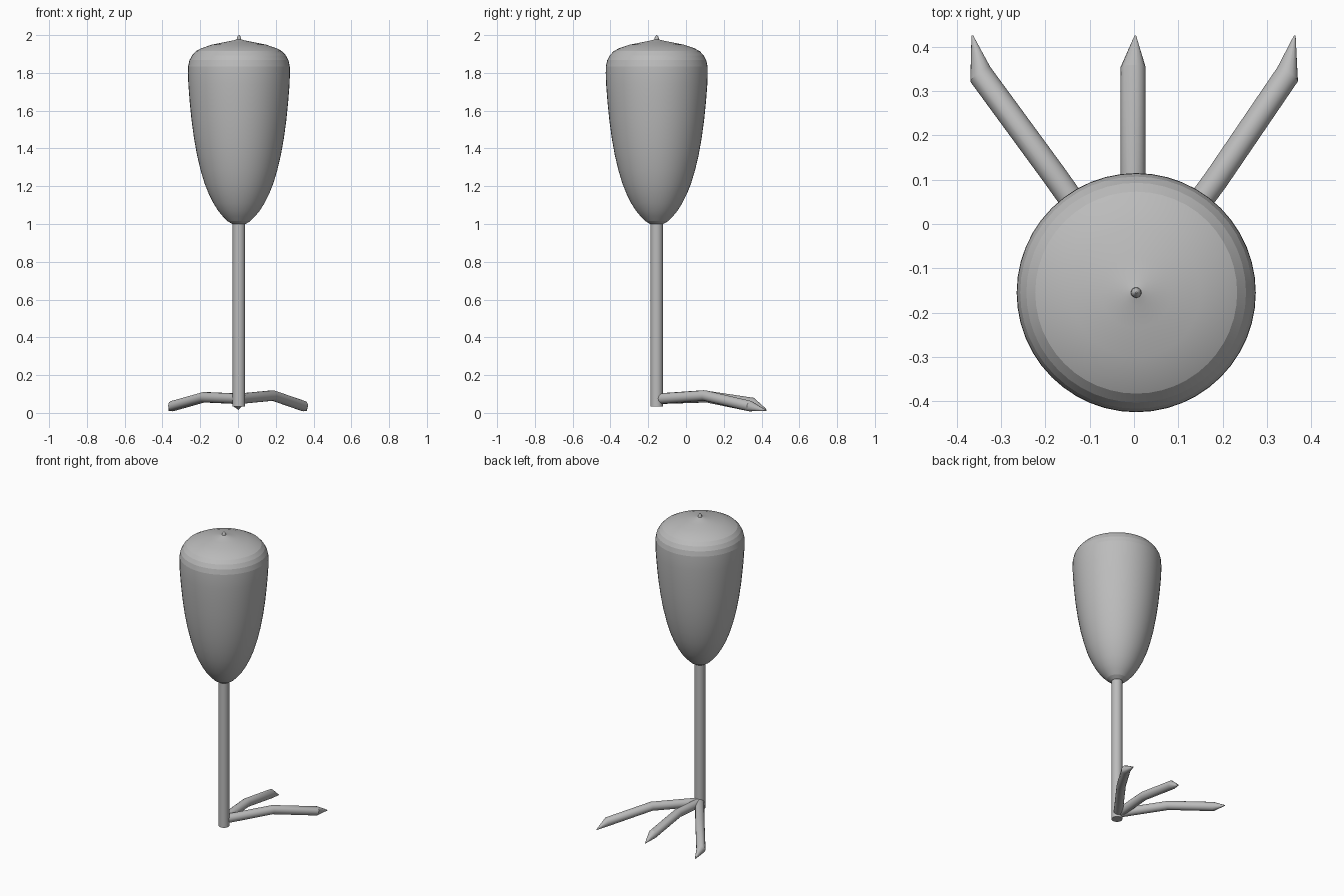
import bpy, bmesh, math
from mathutils import Vector

if "Cube" in bpy.data.objects:
    bpy.data.objects.remove(bpy.data.objects["Cube"])

grey = bpy.data.materials.new("plain grey")
grey.diffuse_color = (0.5, 0.5, 0.5, 1)
grey.use_nodes = True
grey.node_tree.nodes["Principled BSDF"].inputs["Base Color"].default_value = grey.diffuse_color
CX, CY = 0.005, -0.155


def finish(name, bm, angle=25):
    bmesh.ops.recalc_face_normals(bm, faces=bm.faces)
    me = bpy.data.meshes.new(name)
    bm.to_mesh(me)
    bm.free()
    me.materials.append(grey)
    ob = bpy.data.objects.new(name, me)
    bpy.context.collection.objects.link(ob)
    bpy.ops.object.select_all(action='DESELECT')
    ob.select_set(True)
    bpy.context.view_layer.objects.active = ob
    bpy.ops.object.shade_smooth_by_angle(angle=math.radians(angle))
    return ob


def loft(name, rings, angle=25):
    """Join rings of points into a closed tube with capped ends."""
    bm = bmesh.new()
    loops = [[bm.verts.new(p) for p in ring] for ring in rings]
    n = len(loops[0])
    for a, b in zip(loops, loops[1:]):
        for i in range(n):
            j = (i + 1) % n
            bm.faces.new((a[i], a[j], b[j], b[i]))
    bm.faces.new(loops[0])
    bm.faces.new(loops[-1])
    return finish(name, bm, angle)


def lathe(name, profile, n=48, angle=25):
    return loft(name, [[(CX + r * math.cos(2 * math.pi * i / n),
                         CY + r * math.sin(2 * math.pi * i / n), z)
                        for i in range(n)] for r, z in profile], angle)


def toe(name, path, r=0.028, n=16):
    """Tube along a path; the last point is the sharp claw tip."""
    pts = [Vector(p) for p in path]
    rings = []
    for k, p in enumerate(pts):
        last = k >= len(pts) - 2
        d = (pts[k] - pts[k - 1]) if last else (pts[k + 1] - pts[max(k - 1, 0)])
        d.normalize()
        side = d.cross(Vector((0, 0, 1))).normalized()
        up = side.cross(d)
        rad = 0.002 if k == len(pts) - 1 else r
        rings.append([p + rad * (side * math.cos(2 * math.pi * i / n)
                                 + up * math.sin(2 * math.pi * i / n))
                      for i in range(n)])
    return loft(name, rings, 30)


# plump upper thigh with a small nub on top
lathe("thigh", [(0.035, 1.0), (0.06, 1.015), (0.085, 1.04), (0.11, 1.07),
                (0.135, 1.11), (0.16, 1.16), (0.182, 1.215), (0.203, 1.285),
                (0.222, 1.365), (0.238, 1.455), (0.251, 1.55), (0.261, 1.65),
                (0.268, 1.74), (0.27, 1.8), (0.269, 1.835), (0.262, 1.867),
                (0.248, 1.893), (0.228, 1.915), (0.2, 1.93), (0.145, 1.949),
                (0.08, 1.962), (0.03, 1.972), (0.013, 1.977)], angle=10)
lathe("top_nub", [(0.013, 1.968), (0.011, 1.985), (0.007, 1.994), (0.002, 2.0)], 16)

# straight shank
lathe("shank", [(0.033, 0.035), (0.033, 1.01)], 32)

# three bent toes with pointed claws
toe("middle_toe", [(-0.002, -0.15, 0.075), (-0.002, 0.09, 0.092),
                   (-0.002, 0.355, 0.052), (0.003, 0.425, 0.018)])
toe("left_toe", [(-0.003, -0.14, 0.075), (-0.18, 0.11, 0.083),
                 (-0.347, 0.338, 0.036), (-0.365, 0.425, 0.012)])
toe("right_toe", [(0.008, -0.14, 0.075), (0.185, 0.1, 0.092),
                  (0.347, 0.338, 0.036), (0.363, 0.425, 0.012)])
